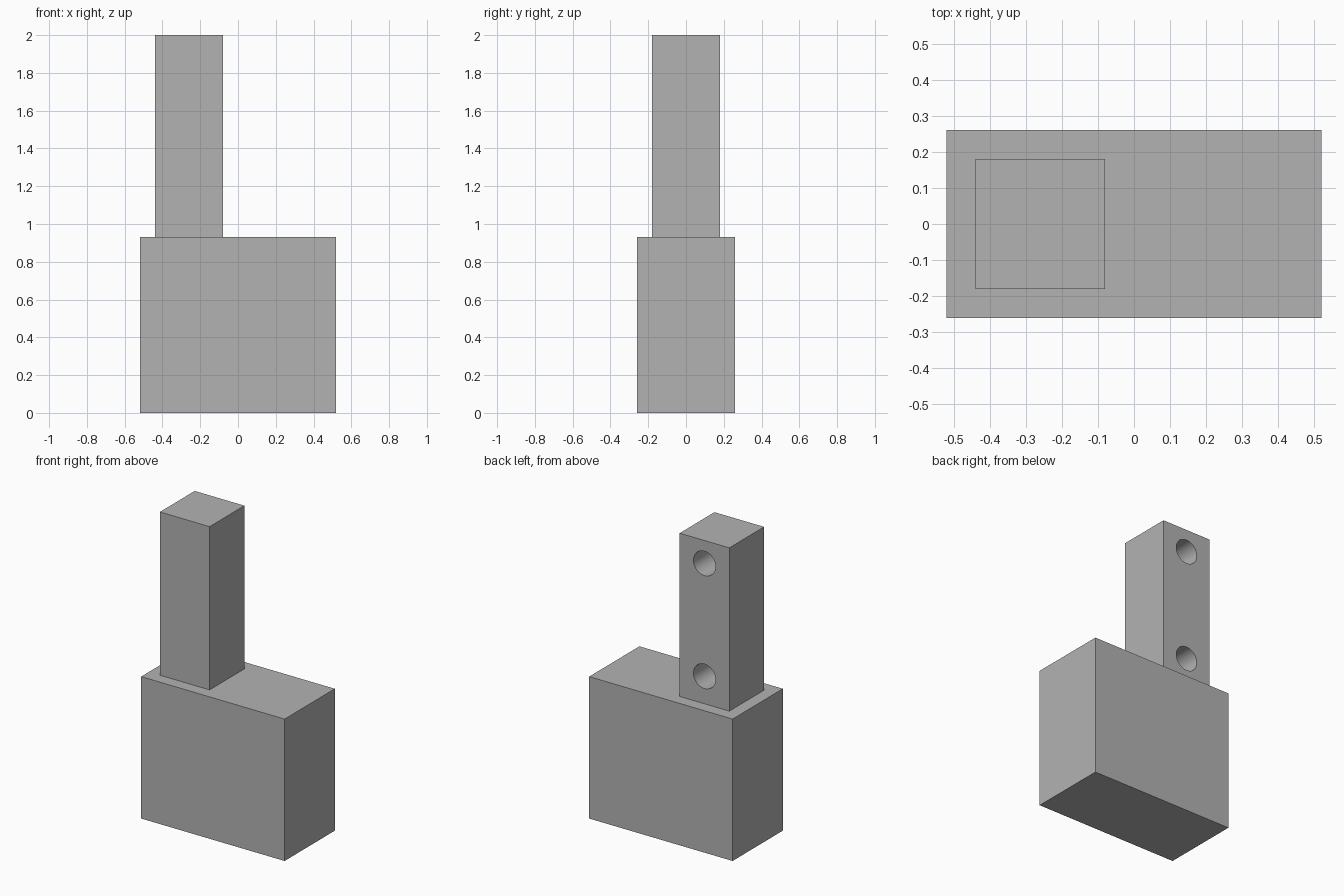
import bpy
import math

default = bpy.data.objects.get("Cube")
if default:
    bpy.data.objects.remove(default, do_unlink=True)

# Single flat grey
grey = bpy.data.materials.new("plain_grey")
grey.use_nodes = True
colour = (0.45, 0.45, 0.45, 1)
grey.diffuse_color = colour
grey.node_tree.nodes["Principled BSDF"].inputs["Base Color"].default_value = colour


def box(name, size, location):
    """Box given by its full size and centre."""
    bpy.ops.mesh.primitive_cube_add(size=1, location=location)
    obj = bpy.context.object
    obj.name = name
    obj.scale = size
    bpy.ops.object.transform_apply(location=False, rotation=False, scale=True)
    obj.data.materials.append(grey)
    return obj


def drill(target, x, z, radius, face_y, depth):
    """Cut a blind round hole into the back face of the target."""
    bpy.ops.mesh.primitive_cylinder_add(
        vertices=48, radius=radius, depth=2 * depth,
        location=(x, face_y, z), rotation=(math.pi / 2, 0, 0))
    cutter = bpy.context.object
    cutter.hide_render = True
    cutter.data.materials.append(grey)
    cut = target.modifiers.new("hole", "BOOLEAN")
    cut.operation = "DIFFERENCE"
    cut.solver = "EXACT"
    cut.object = cutter
    bpy.context.view_layer.objects.active = target
    bpy.ops.object.modifier_apply(modifier=cut.name)
    bpy.data.objects.remove(cutter, do_unlink=True)


BASE_TOP = 0.93
POST_X = -0.26
POST_WIDTH = 0.36

# Wide block and the square post standing on one end of it
box("base_block", (1.04, 0.52, BASE_TOP), (0, 0, BASE_TOP / 2))
post = box("post", (POST_WIDTH, POST_WIDTH, 2 - BASE_TOP),
           (POST_X, 0, (2 + BASE_TOP) / 2))

# Two mounting holes in the back of the post
for z in (1.11, 1.85):
    drill(post, POST_X, z, 0.08, POST_WIDTH / 2, 0.26)

# Round hole walls, crisp edges
bpy.ops.object.select_all(action="DESELECT")
post.select_set(True)
bpy.context.view_layer.objects.active = post
bpy.ops.object.shade_smooth_by_angle(angle=math.radians(30))
